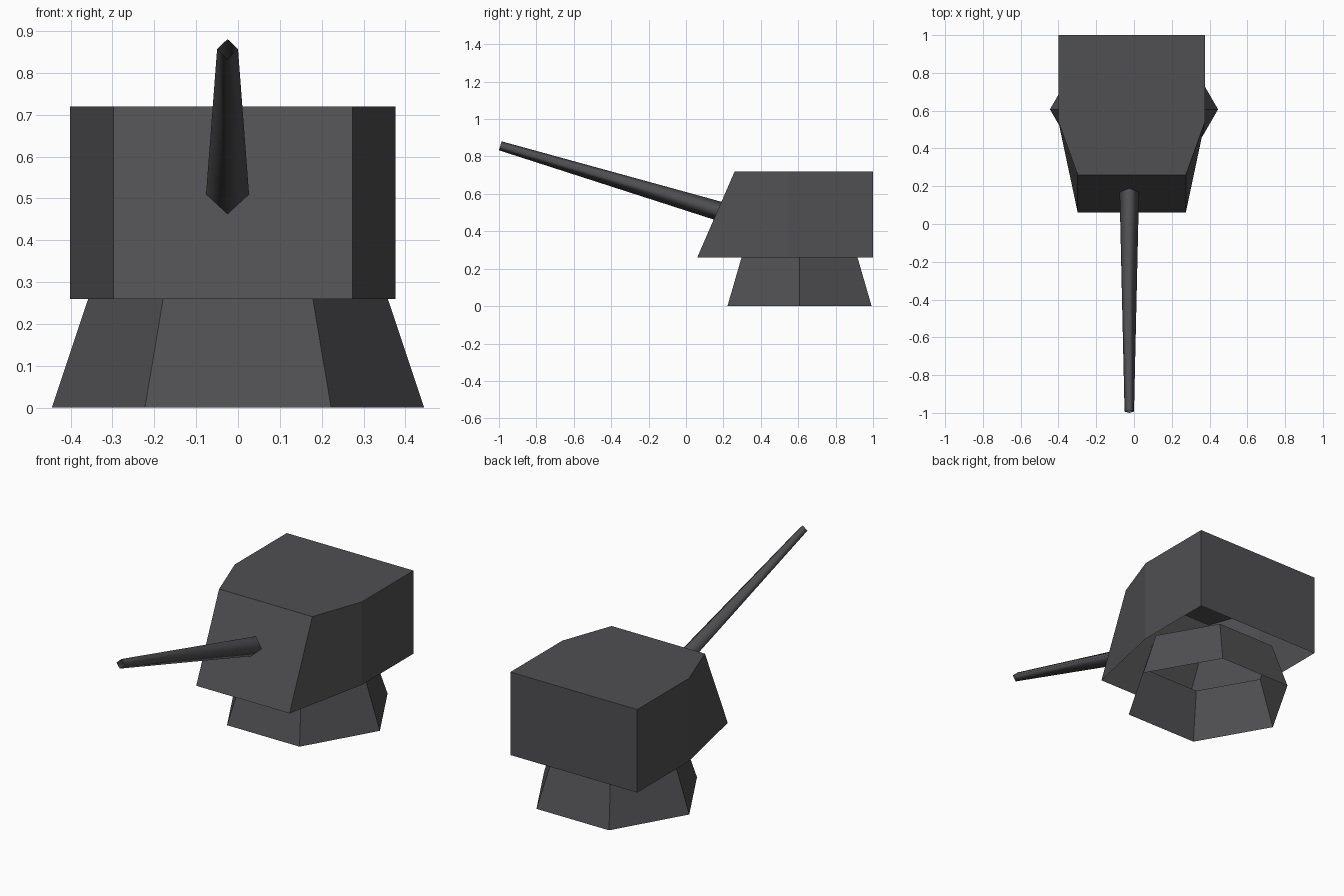
import bpy, math
from mathutils import Vector

if "Cube" in bpy.data.objects:
    bpy.data.objects.remove(bpy.data.objects["Cube"])

metal = bpy.data.materials.new("dark_grey_metal")
metal.diffuse_color = (0.08, 0.08, 0.086, 1)
metal.use_nodes = True
metal.node_tree.nodes["Principled BSDF"].inputs["Base Color"].default_value = metal.diffuse_color


def loft(name, lower, upper, cap=False):
    """Join two matching rings with side faces; optionally close the upper one."""
    n = len(lower)
    faces = [(i, (i + 1) % n, n + (i + 1) % n, n + i) for i in range(n)]
    if cap:
        faces.append(tuple(range(n, 2 * n)))
    mesh = bpy.data.meshes.new(name)
    mesh.from_pydata(list(lower) + list(upper), [], faces)
    mesh.materials.append(metal)
    obj = bpy.data.objects.new(name, mesh)
    bpy.context.collection.objects.link(obj)
    return obj


def hexagon(radius, z, cy=0.607):
    return [(radius * math.cos(i * math.pi / 3), cy + radius * math.sin(i * math.pi / 3), z)
            for i in range(6)]


def housing_outline(front_y, z):
    half = [(0.286, front_y), (0.389, 0.545), (0.389, 1.0)]
    pts = half + [(-x, y) for x, y in reversed(half)]
    return [(x - 0.012, y, z) for x, y in pts]


def diamond(centre, r, axis):
    side = Vector((1, 0, 0))
    up = side.cross(axis).normalized()
    return [centre + side * r, centre + up * r, centre - side * r, centre - up * r]


# Hexagonal pedestal, open underneath
loft("pedestal", hexagon(0.445, 0.0), hexagon(0.358, 0.26))

# Turret housing with sloped front, open underneath
loft("turret_housing", housing_outline(0.06, 0.26), housing_outline(0.26, 0.72), cap=True)

# Tapered four-sided barrel, open muzzle, smooth shaded
tip, root = Vector((-0.025, -0.993, 0.857)), Vector((-0.025, 0.24, 0.489))
axis = (tip - root).normalized()
barrel = loft("barrel", diamond(root, 0.053, axis), diamond(tip, 0.025, axis))
# side x up points outward-consistent winding for a ring seen along the axis
barrel.data.polygons.foreach_set("use_smooth", [True] * len(barrel.data.polygons))
